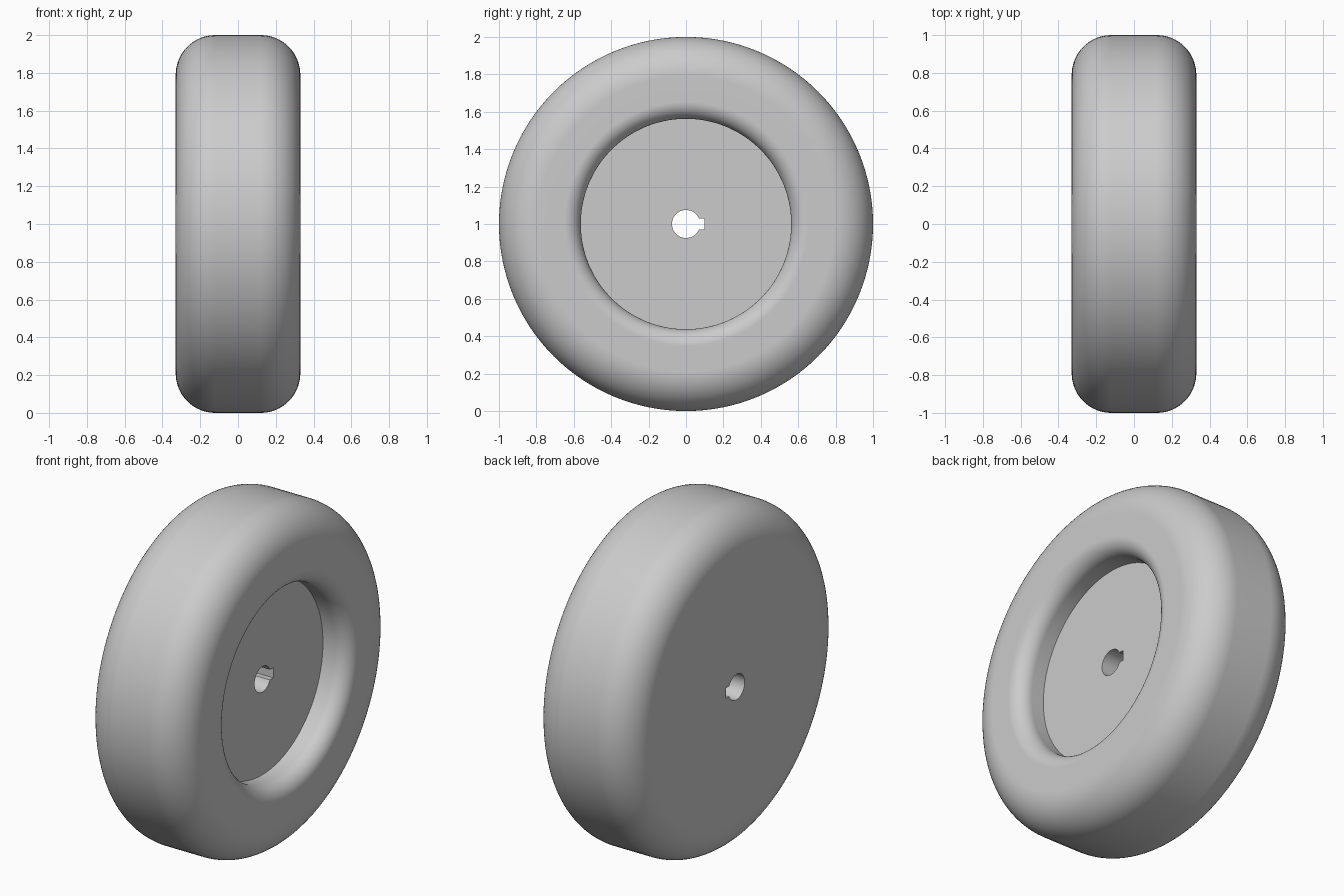
import bpy, bmesh
from math import sin, cos, pi, radians, sqrt, atan2
from mathutils import Vector

cube = bpy.data.objects.get("Cube")
if cube:
    bpy.data.objects.remove(cube, do_unlink=True)

HALF_WIDTH = 0.33       # half thickness along the axle
SHOULDER = 0.21         # outer rounding
FLOOR_X = 0.16          # recessed face
RECESS_R = 0.5625
LIP = 0.09              # rounding at the recess mouth
BORE_R = 0.075
KEY_DEPTH, KEY_HALF = 0.1, 0.03
STEPS = 128

grey = bpy.data.materials.new("plain grey")
grey.use_nodes = True
colour = (0.6, 0.6, 0.6, 1)
grey.diffuse_color = colour
grey.node_tree.nodes["Principled BSDF"].inputs["Base Color"].default_value = colour


def arc(cx, cr, radius, start, end, steps=16):
    """Arc in the (axle, radius) plane, angles in degrees."""
    angles = [radians(start + (end - start) * i / steps) for i in range(steps + 1)]
    return [(cx + radius * cos(a), cr + radius * sin(a)) for a in angles]


def make_object(name, bm):
    bmesh.ops.recalc_face_normals(bm, faces=bm.faces)
    mesh = bpy.data.meshes.new(name)
    bm.to_mesh(mesh)
    bm.free()
    obj = bpy.data.objects.new(name, mesh)
    obj.location.z = 1
    mesh.materials.append(grey)
    bpy.context.collection.objects.link(obj)
    return obj


# Wheel body: half section turned about the axle
edge = HALF_WIDTH - SHOULDER
profile = [(-HALF_WIDTH, 0)]
profile += arc(-edge, 1 - SHOULDER, SHOULDER, 180, 90)
profile += arc(edge, 1 - SHOULDER, SHOULDER, 90, 0)
profile += arc(HALF_WIDTH - LIP, RECESS_R + LIP, LIP, 0, -90)
profile += [(FLOOR_X, RECESS_R), (FLOOR_X, 0)]

bm = bmesh.new()
verts = [bm.verts.new((x, 0, r)) for x, r in profile]
edges = [bm.edges.new(pair) for pair in zip(verts, verts[1:])]
bmesh.ops.spin(bm, geom=verts + edges, cent=(0, 0, 0), axis=(1, 0, 0),
               angle=2 * pi, steps=STEPS)
bmesh.ops.remove_doubles(bm, verts=bm.verts, dist=1e-5)
wheel = make_object("wheel", bm)

# Keyed bore cutter: circle with a square slot towards +y
bm = bmesh.new()
gap = atan2(KEY_HALF, sqrt(BORE_R ** 2 - KEY_HALF ** 2))
outline = [(BORE_R * cos(a), BORE_R * sin(a))
           for a in (gap + (2 * pi - 2 * gap) * i / 48 for i in range(49))]
outline += [(KEY_DEPTH, -KEY_HALF), (KEY_DEPTH, KEY_HALF)]
face = bm.faces.new([bm.verts.new((-0.5, y, z)) for y, z in outline])
ext = bmesh.ops.extrude_face_region(bm, geom=[face])
bmesh.ops.translate(bm, vec=Vector((1, 0, 0)),
                    verts=[v for v in ext["geom"] if isinstance(v, bmesh.types.BMVert)])
cutter = make_object("bore_cutter", bm)
cutter.hide_render = True

# Cut the bore, then drop the cutter
cut = wheel.modifiers.new("bore", "BOOLEAN")
cut.operation = "DIFFERENCE"
cut.solver = "EXACT"
cut.object = cutter
bpy.ops.object.select_all(action="DESELECT")
wheel.select_set(True)
bpy.context.view_layer.objects.active = wheel
bpy.ops.object.modifier_apply(modifier=cut.name)
bpy.data.objects.remove(cutter, do_unlink=True)

# Smooth rounding with crisp recess and bore edges
bpy.ops.object.shade_smooth_by_angle(angle=radians(35))
weighted = wheel.modifiers.new("weighted normals", "WEIGHTED_NORMAL")
weighted.keep_sharp = True
